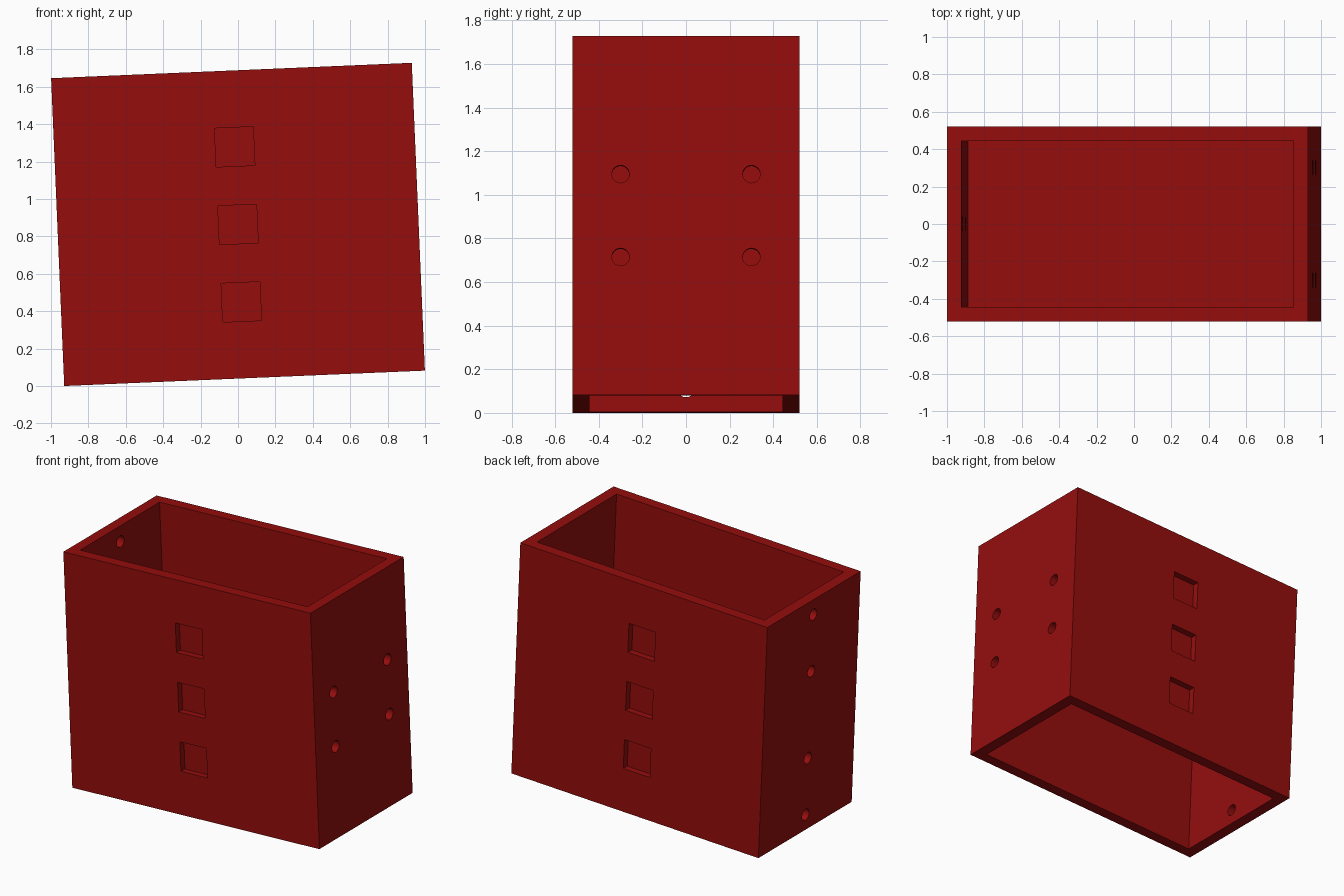
import bpy
from math import radians, sin, cos, pi
from mathutils import Vector

if "Cube" in bpy.data.objects:
    bpy.data.objects.remove(bpy.data.objects["Cube"])

# Overall size, wall thickness and lean of the box
W, D, H = 1.93, 1.04, 1.647
WALL = 0.077
TILT = radians(2.44)


def block(name, size, loc=(0, 0, 0)):
    bpy.ops.mesh.primitive_cube_add(size=1, location=loc)
    ob = bpy.context.object
    ob.name = name
    ob.scale = size
    bpy.ops.object.transform_apply(location=True, rotation=False, scale=True)
    return ob


def drill(name, x, y, z):
    bpy.ops.mesh.primitive_cylinder_add(vertices=32, radius=0.04, depth=WALL * 1.6,
                                        location=(x, y, z), rotation=(0, pi / 2, 0))
    ob = bpy.context.object
    ob.name = name
    return ob


def cut(target, cutter):
    mod = target.modifiers.new("cut", 'BOOLEAN')
    mod.operation = 'DIFFERENCE'
    mod.solver = 'EXACT'
    mod.object = cutter
    bpy.context.view_layer.objects.active = target
    bpy.ops.object.modifier_apply(modifier=mod.name)
    bpy.data.objects.remove(cutter, do_unlink=True)


box = block("open_box", (W, D, H))

# Upper and lower cavities, leaving a shelf across the middle
for s in (-1, 1):
    z0, z1 = WALL / 2, H / 2 + 0.1
    cut(box, block("cavity", (W - 2 * WALL, D - 2 * WALL, z1 - z0), (0, 0, s * (z0 + z1) / 2)))

# Three shallow square recesses on front and back
for s in (-1, 1):
    for z in (-0.415, 0, 0.415):
        cut(box, block("recess", (0.207, 0.09, 0.207), (0, s * D / 2, z)))

# Four holes in a square through the right wall
wall_x = (W - WALL) / 2
for y in (-0.3, 0.3):
    for z in (-0.19, 0.19):
        cut(box, drill("right_hole", wall_x, y, z))

# Column of four holes through the left wall
for z in (-0.715, -0.31, 0.31, 0.715):
    cut(box, drill("left_hole", -wall_x, 0, z))

# Red finish
red = bpy.data.materials.new("red")
red.diffuse_color = (0.3, 0.004, 0.004, 1)
red.use_nodes = True
red.node_tree.nodes["Principled BSDF"].inputs["Base Color"].default_value = red.diffuse_color
box.data.materials.clear()
box.data.materials.append(red)

# Smooth hole walls, then lean the box onto its lower left edge
bpy.ops.object.select_all(action='DESELECT')
box.select_set(True)
bpy.context.view_layer.objects.active = box
bpy.ops.object.shade_smooth_by_angle(angle=radians(30))
box.rotation_euler = Vector((0, -TILT, 0))
box.location.z = (W * sin(TILT) + H * cos(TILT)) / 2
